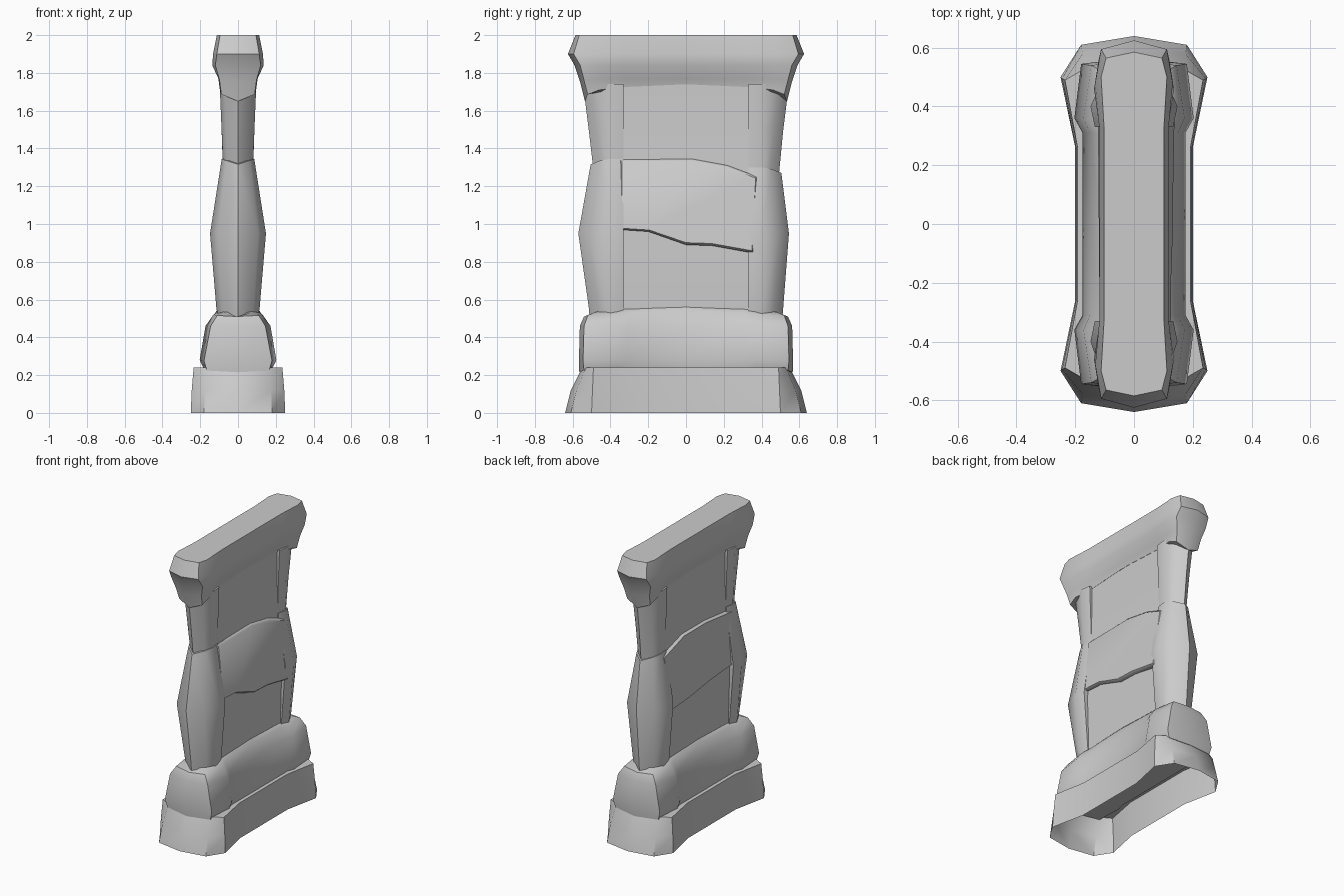
import bpy, bmesh

if "Cube" in bpy.data.objects:
    bpy.data.objects.remove(bpy.data.objects["Cube"])


def finish(name, rings, cap_bottom=True, cap_top=True, angle=0.75):
    """Skin a stack of closed rings into one smooth-shaded object."""
    bm = bmesh.new()
    vs = [[bm.verts.new(p) for p in ring] for ring in rings]
    n = len(vs[0])
    for a, b in zip(vs, vs[1:]):
        for i in range(n):
            j = (i + 1) % n
            bm.faces.new((a[i], a[j], b[j], b[i]))
    if cap_bottom:
        bm.faces.new(vs[0][::-1])
    if cap_top:
        bm.faces.new(vs[-1])
    bmesh.ops.recalc_face_normals(bm, faces=bm.faces)
    me = bpy.data.meshes.new(name)
    bm.to_mesh(me)
    bm.free()
    ob = bpy.data.objects.new(name, me)
    bpy.context.collection.objects.link(ob)
    bpy.ops.object.select_all(action='DESELECT')
    ob.select_set(True)
    bpy.context.view_layer.objects.active = ob
    bpy.ops.object.shade_smooth_by_angle(angle=angle)
    return ob


def waisted(z, xm, ym, xe, ye, xc, yc, yt, zm=0, zt=0):
    """Plan outline with narrow middle and broad pointed ends, mirrored from a quarter."""
    q = [(xm, 0, z + zm), (xm, ym, z + zm * .5), (xe, ye, z),
         (xc, yc, z + zt * .4), (0, yt, z + zt)]
    r = q + [(-x, y, w) for x, y, w in q[-2::-1]]
    return r + [(x, -y, w) for x, y, w in r[-2:0:-1]]


# Base plinth: open underneath, ends lean inwards
finish("base_plinth", [
    waisted(0, .20, .26, .25, .50, .18, .61, .64),
    waisted(.12, .197, .26, .245, .495, .175, .58, .61),
    waisted(.24, .192, .26, .235, .49, .165, .53, .55)], cap_bottom=False)

# Lower tier: swollen ends, sloped shoulders
finish("lower_tier", [
    waisted(.23, .165, .31, .18, .36, .165, .54, .565, 0, -.015),
    waisted(.28, .175, .31, .203, .36, .18, .545, .567, 0, -.01),
    waisted(.46, .15, .31, .172, .36, .145, .54, .562),
    waisted(.52, .115, .31, .13, .36, .11, .52, .54, .02, -.01),
    waisted(.55, .08, .31, .085, .36, .075, .48, .50, .025, -.04)])

# Central slab, thicker low down
finish("central_slab", [
    [(x, -.4, z), (x, .4, z), (-x, .4, z), (-x, -.4, z)]
    for z, x in [(.45, .092), (.92, .105), (1.30, .072), (1.80, .068)]])


def column(name, side, rows):
    """End column; rows are (z, half width, outer y, tip drop)."""
    rings = []
    for z, x, y, dz in rows:
        half = [(x * .9, .33, z), (x, .40, z), (x * .72, y - .05, z + dz * .3), (0, y, z + dz)]
        ring = half + [(-a, b, c) for a, b, c in half[-2::-1]]
        rings.append([(a, b * side, c) for a, b, c in ring])
    finish(name, rings)


# End columns: bulging lower part and slim upper part at each end
for side, label, bulge, top in ((-1, "front", .57, 1.345), (1, "back", .545, 1.30)):
    column(label + "_lower_column", side, [
        (.50, .105, .51, 0), (.56, .115, .515, 0), (.95, .148, bulge, 0),
        (top, .086, .505, -.03)])
    column(label + "_upper_column", side, [
        (top - .06, .078, .49, 0), (1.50, .087, .515, 0), (1.74, .097, .545, 0)])


# Raised face panels with wavy lower edges
def panel(name, side, rows, lo, hi):
    outer, inner, back = [], [], []
    for y, z in rows:
        x = hi + (lo - hi) * (1.34 - z) / .4
        k = 0.97
        outer.append((side * (x - .012), y, z))
        inner.append((side * x, y * k, 1.12 + (z - 1.12) * .95))
        back.append((side * .05, y, z))
    finish(name, [back, outer, inner])


panel("right_panel", 1, [
    (-.35, .97), (-.20, .96), (0, .89), (.14, .885), (.36, .845),
    (.38, 1.25), (.22, 1.31), (.03, 1.345), (-.35, 1.34)], .128, .088)
panel("left_panel", -1, [
    (-.38, .95), (-.1, .93), (.12, .90), (.38, .88),
    (.38, 1.27), (.15, 1.34), (-.1, 1.34), (-.38, 1.31)], .118, .088)

# Cap: flared neck, rounded beam and flat top
finish("cap_beam", [
    waisted(1.71, .070, .33, .096, .46, .088, .52, .535, .03, -.06),
    waisted(1.77, .082, .33, .104, .46, .098, .54, .56, 0, -.02),
    waisted(1.84, .116, .33, .136, .46, .12, .56, .59),
    waisted(1.90, .118, .33, .132, .48, .112, .595, .625),
    waisted(2.00, .102, .33, .112, .50, .095, .565, .585)])
